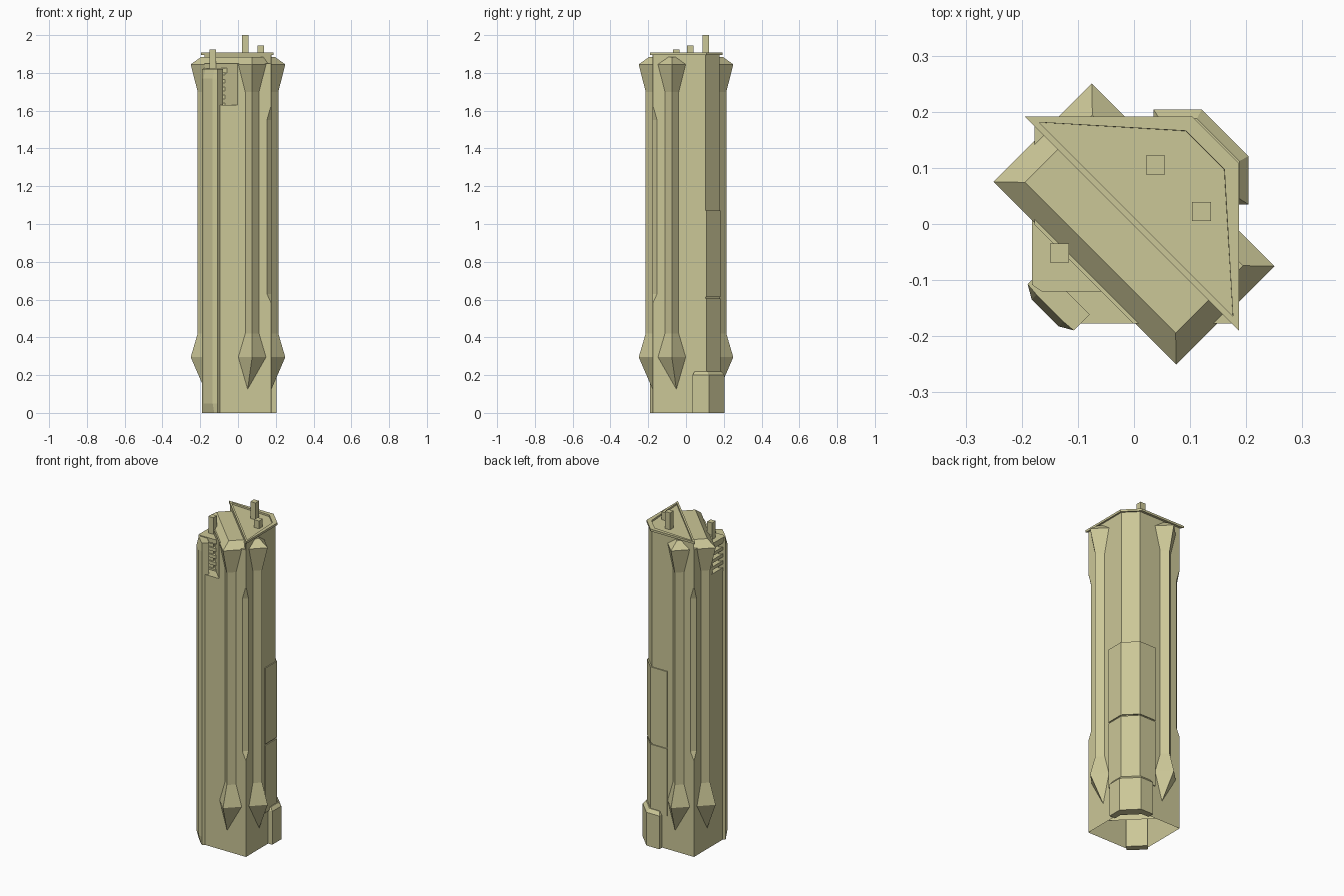
import bpy
import bmesh
from math import sqrt

cube = bpy.data.objects.get("Cube")
if cube:
    bpy.data.objects.remove(cube, do_unlink=True)

# One sandy wall colour for everything
sand = bpy.data.materials.new("pale_sand")
sand.use_nodes = True
COLOUR = (0.60, 0.57, 0.31, 1)
sand.diffuse_color = COLOUR
sand.node_tree.nodes["Principled BSDF"].inputs["Base Color"].default_value = COLOUR


def loft(name, levels, bottom=True, top=True, recess=None):
    """Skin a stack of (z, outline) levels; recess sinks an inset top panel."""
    bm = bmesh.new()
    rings = [[bm.verts.new((x, y, z)) for x, y in outline] for z, outline in levels]
    n = len(rings[0])
    for low, high in zip(rings, rings[1:]):
        for i in range(n):
            j = (i + 1) % n
            bm.faces.new((low[i], low[j], high[j], high[i]))
    if bottom:
        bm.faces.new(rings[0][::-1])
    if top:
        cap = bm.faces.new(rings[-1])
        if recess:
            bm.normal_update()
            bmesh.ops.inset_region(bm, faces=[cap], thickness=recess[0])
            bmesh.ops.inset_region(bm, faces=[cap], thickness=0.0005)
            for v in cap.verts:
                v.co.z -= recess[1]
    bmesh.ops.recalc_face_normals(bm, faces=bm.faces[:])
    mesh = bpy.data.meshes.new(name)
    bm.to_mesh(mesh)
    bm.free()
    mesh.materials.append(sand)
    obj = bpy.data.objects.new(name, mesh)
    bpy.context.collection.objects.link(obj)
    return obj


def rect(x0, x1, y0, y1):
    return [(x0, y0), (x1, y0), (x1, y1), (x0, y1)]


def diagonal(points):
    """Turn (along, across) coordinates onto the 45 degree plan axes."""
    return [((u + v) / sqrt(2), (v - u) / sqrt(2)) for u, v in points]


def plan(front_cut, side_cut, w=0.177, back_cut=0.073):
    """Square plan with its four corners cut off, counter-clockwise."""
    f, s, b = front_cut, side_cut, back_cut
    return [(f - w, -w), (w - s, -w), (w, s - w), (w, w - b),
            (w - b, w), (s - w, w), (-w, w - s), (-w, f - w)]


def wrap(start, outer, cut, inner=0.165):
    """Band that wraps the cut back corner."""
    half = [(start, outer), (outer - cut, outer)]
    back = [(inner, start), (inner, inner - cut)]
    return (half + [(y, x) for x, y in reversed(half)] + back
            + [(y, x) for x, y in reversed(back)])


# Main shaft, with slimmed side corners in the middle
shaft = [(0, .001), (.58, .001), (.63, .024), (1.55, .024), (1.63, .001)]
loft("main_shaft", [(z, plan(.078, s)) for z, s in shaft], bottom=False)
loft("upper_shaft", [(z, plan(.175, .001)) for z in (1.62, 1.85)])
loft("roof_base", [(z, plan(.352, .001)) for z in (1.84, 1.897)])

# Diagonal box whose flared corners break through the walls as fins
fin_levels = [(.12, .159, .088), (.295, .230, .124), (.42, .204, .098),
              (1.70, .204, .098), (1.845, .230, .124), (1.885, .190, .085)]
loft("diagonal_fins", [(z, diagonal(rect(-u, u, -v, v))) for z, u, v in fin_levels],
     bottom=False)

# Tall corner rib with bevelled ends
def rib_plan(front):
    return diagonal([(-.058, -.17), (-.058, -.21), (-.034, front),
                     (.034, front), (.058, -.21), (.058, -.17)])

loft("corner_rib", [(0, rib_plan(-.212)), (.05, rib_plan(-.224)),
                    (1.77, rib_plan(-.224)), (1.82, rib_plan(-.212))])

# Louvre stack beside the rib
loft("louvre_core", [(z, rect(-.15, -.095, -.10, .02)) for z in (1.58, 1.82)])
for i in range(5):
    z = 1.62 + i * .042
    loft(f"louvre_{i + 1}", [(z, rect(-.178, -.07, -.11, .02)),
                             (z + .02, rect(-.178, -.07, -.11, .02))])
louvre_cap = [(-.182, -.108), (-.165, -.12), (-.05, -.12), (-.04, -.108),
              (-.04, 0), (-.182, .02)]
loft("louvre_cap", [(z, louvre_cap) for z in (1.80, 1.825)])

# Wall cladding with seams, and the foot block on the cut corner
for i, (low, high) in enumerate([(.2, .606), (.614, 1.072)]):
    loft(f"cladding_{i + 1}", [(z, wrap(0, .183, .074)) for z in (low, high)])
loft("foot_block", [(0, wrap(.035, .204, .083)), (.2, wrap(.035, .204, .083)),
                    (.22, wrap(.045, .188, .076))])

# Sunken triangular roof deck
deck = [(-.195, .192), (.187, -.19), (.187, .108), (.103, .192)]
loft("roof_deck", [(z, deck) for z in (1.895, 1.908)], recess=(.028, .010))

# Masts
for name, x, y, low, high in [("tall_mast", .038, .105, 1.89, 2.0),
                              ("short_mast", .12, .022, 1.89, 1.945),
                              ("louvre_mast", -.133, -.052, 1.81, 1.925)]:
    loft(name, [(z, rect(x - .017, x + .017, y - .017, y + .017)) for z in (low, high)])
